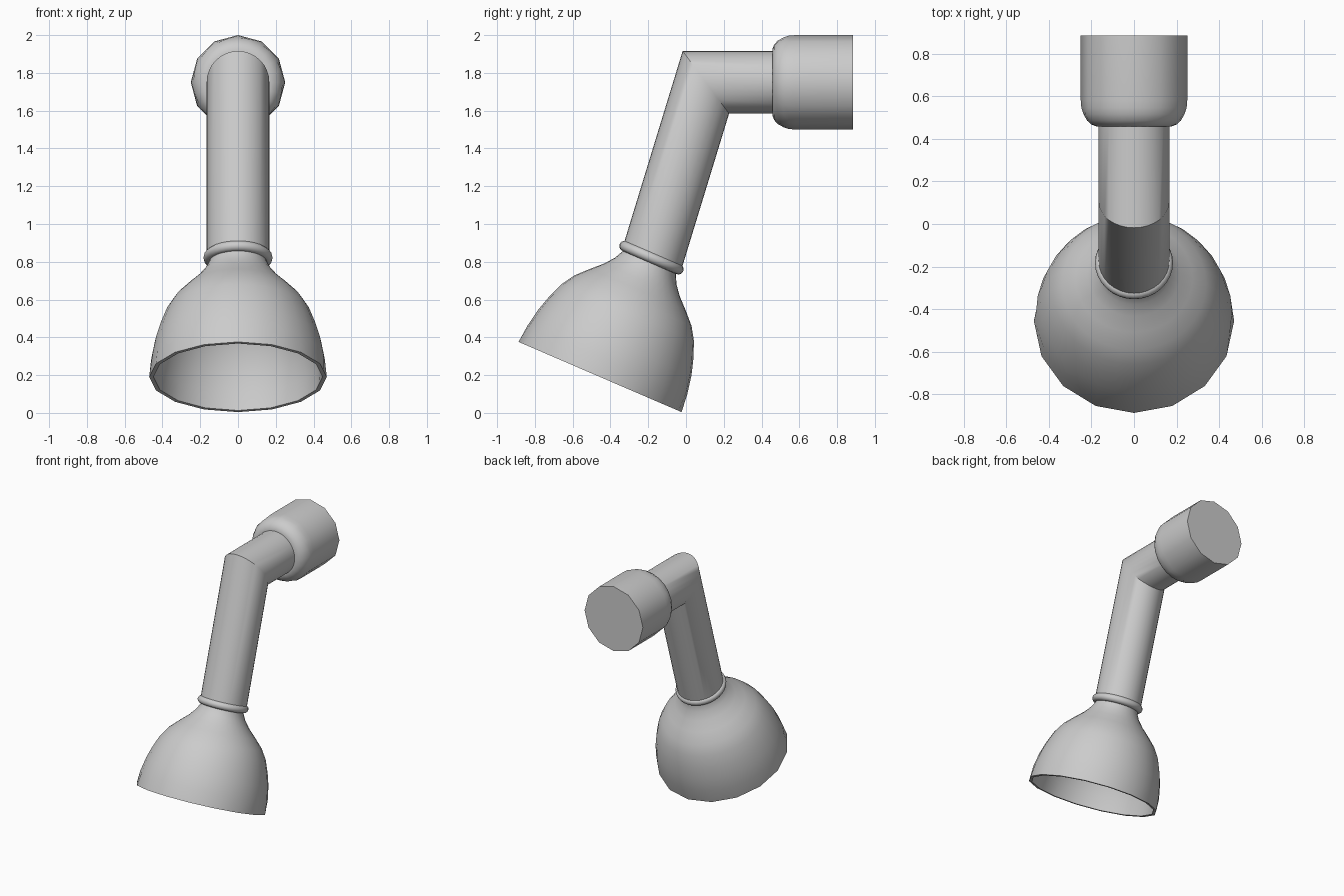
import bpy, bmesh, math
from mathutils import Vector, Matrix

if "Cube" in bpy.data.objects:
    bpy.data.objects.remove(bpy.data.objects["Cube"])


def finish(bm, name, matrix=None):
    bmesh.ops.remove_doubles(bm, verts=bm.verts, dist=1e-5)
    bmesh.ops.recalc_face_normals(bm, faces=bm.faces)
    me = bpy.data.meshes.new(name)
    bm.to_mesh(me)
    bm.free()
    ob = bpy.data.objects.new(name, me)
    bpy.context.collection.objects.link(ob)
    if matrix:
        ob.matrix_world = matrix
    bpy.ops.object.select_all(action='DESELECT')
    ob.select_set(True)
    bpy.context.view_layer.objects.active = ob
    bpy.ops.object.shade_smooth_by_angle(angle=math.radians(40))
    return ob


def skin(bm, rings, closed=False):
    rows = [[bm.verts.new(p) for p in ring] for ring in rings]
    pairs = list(zip(rows, rows[1:]))
    if closed:
        pairs.append((rows[-1], rows[0]))
    for a, b in pairs:
        n = len(a)
        for i in range(n):
            j = (i + 1) % n
            bm.faces.new((a[i], a[j], b[j], b[i]))
    return rows


def lathe(name, profile, sides, matrix, closed=False, cap_end=False):
    """Profile rows are (radius, height, faceted); faceted rows are coarse polygons."""
    bm = bmesh.new()
    n = sides * 2
    rings = []
    for r, h, faceted in profile:
        ring = []
        for i in range(n):
            a = 2 * math.pi * i / n
            q = r * math.cos(math.pi / sides) if faceted and i % 2 else r
            ring.append((q * math.cos(a), q * math.sin(a), h))
        rings.append(ring)
    rows = skin(bm, rings, closed)
    if cap_end:
        bm.faces.new(rows[-1])
    return finish(bm, name, matrix)


# Bell-shaped shade, hollow, tilted forward
TILT = math.radians(-23.3)
shade_mat = Matrix.Translation((0, -0.455, 0.19)) @ Matrix.Rotation(TILT, 4, 'X')
outer = [(0.470, 0.0, True), (0.460, 0.10, False), (0.441, 0.20, False),
         (0.417, 0.28, False), (0.382, 0.37, False), (0.338, 0.44, False),
         (0.275, 0.505, False), (0.218, 0.56, False), (0.178, 0.61, False),
         (0.155, 0.655, False), (0.150, 0.69, False)]
inner = [(r - 0.022, h - (0.018 if h > 0.3 else 0), f) for r, h, f in reversed(outer)]
lathe("shade", outer + inner, 16, shade_mat, closed=True)

# Rolled collar ring at the neck
ring = [(0.155 + 0.028 * math.cos(t * math.pi / 6), 0.688 + 0.028 * math.sin(t * math.pi / 6), False)
        for t in range(12)]
lathe("collar", ring, 16, shade_mat, closed=True)

# Mitred arm pipe: horizontal run, elbow, sloping run down to the collar
R, N = 0.166, 32
elbow = Vector((0, 0.105, 1.75))
d_flat = Vector((0, 1, 0))
d_slope = Vector((0, math.sin(math.radians(17)), math.cos(math.radians(17))))
axis = shade_mat.to_3x3() @ Vector((0, 0, 1))
base = shade_mat @ Vector((0, 0, 0.69))


def slide(p, d, origin, normal):
    return p + d * ((origin - p).dot(normal) / d.dot(normal))


end = [Vector((R * math.cos(2 * math.pi * i / N), 0.5, 1.75 + R * math.sin(2 * math.pi * i / N)))
       for i in range(N)]
mitre = [slide(p, d_flat, elbow, d_flat + d_slope) for p in end]
foot = [slide(p, d_slope, base, axis) for p in mitre]
bm = bmesh.new()
skin(bm, [end, mitre, foot])
finish(bm, "arm_pipe")

# Wall mount: rounded front, twelve-sided body and flat back
mount_mat = Matrix.Translation((0, 0, 1.75)) @ Matrix.Rotation(math.radians(-90), 4, 'X')
mount = [(0.150, 0.457, False), (0.175, 0.457, False), (0.200, 0.467, False),
         (0.220, 0.485, False), (0.237, 0.515, False), (0.247, 0.545, True),
         (0.250, 0.58, True), (0.250, 0.885, True)]
lathe("wall_mount", mount, 12, mount_mat, cap_end=True)
